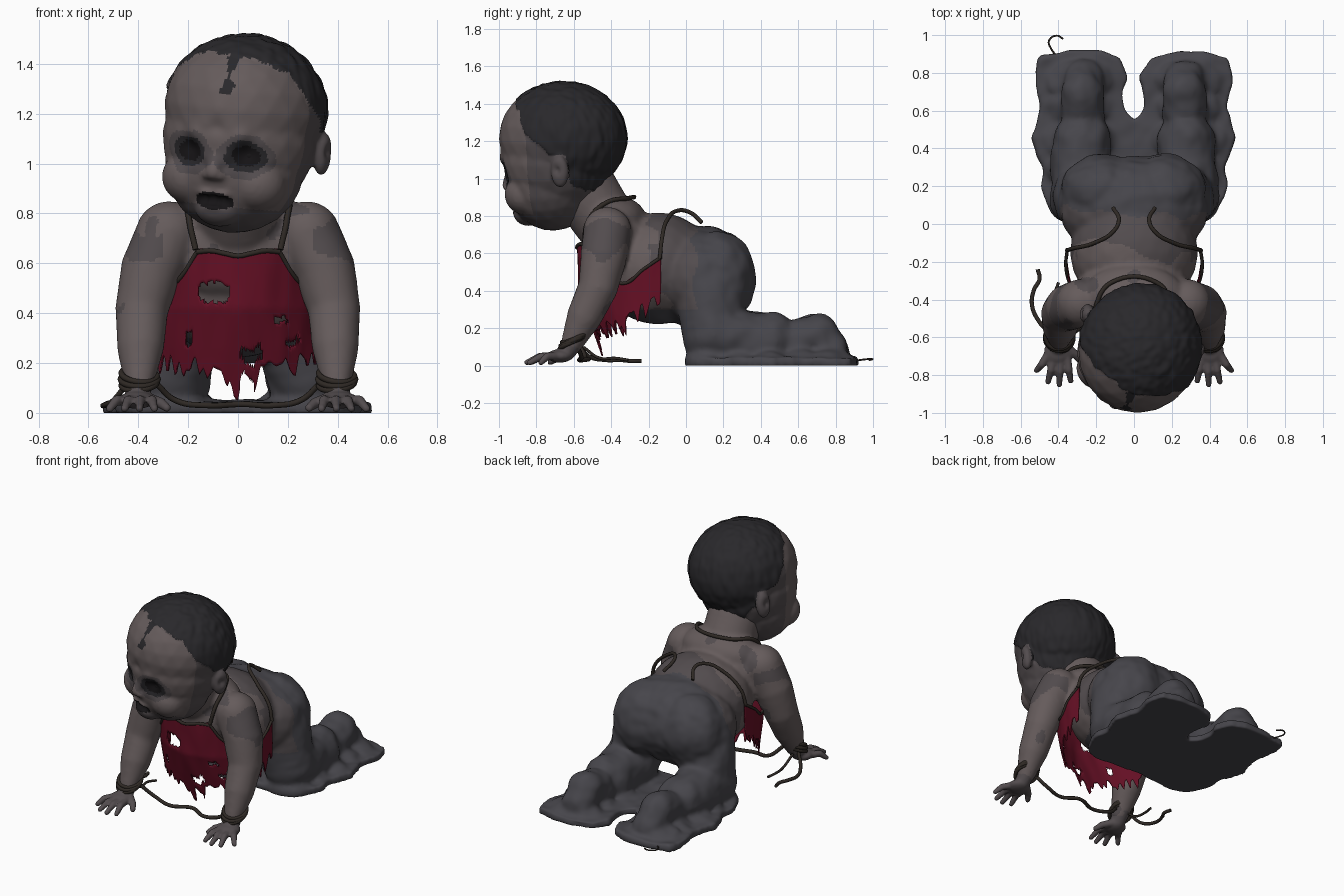
import bpy, bmesh, math, random
from mathutils import Vector, noise

if "Cube" in bpy.data.objects:
    bpy.data.objects.remove(bpy.data.objects["Cube"])

random.seed(4)


def mat(name, r, g, b):
    m = bpy.data.materials.new(name)
    m.diffuse_color = (r, g, b, 1)
    m.use_nodes = True
    m.node_tree.nodes["Principled BSDF"].inputs["Base Color"].default_value = m.diffuse_color
    return m


SKIN = mat("pale_skin", .13, .105, .105)
BRUISE = mat("dim_skin", .085, .072, .076)
GREY = mat("grey_legs", .062, .060, .070)
HAIR = mat("dark_hair", .022, .021, .024)
BLACK = mat("black", .008, .007, .008)
RED = mat("torn_red", .13, .005, .018)
ROPE = mat("rope", .028, .022, .018)

# one unit ball, reused for every blob
ball = bmesh.new()
bmesh.ops.create_icosphere(ball, subdivisions=3, radius=1)
BALL_V = [v.co.copy() for v in ball.verts]
BALL_F = [[v.index for v in f.verts] for f in ball.faces]
ball.free()


def interp(pts, x):
    for (x0, y0), (x1, y1) in zip(pts, pts[1:]):
        if x <= x1:
            return y0 + (y1 - y0) * max(0, x - x0) / (x1 - x0)
    return pts[-1][1]


def blob(clay, c, r):
    verts, faces = clay
    n = len(verts)
    verts.extend((c[0] + v.x * r[0], c[1] + v.y * r[1], c[2] + v.z * r[2]) for v in BALL_V)
    faces.extend([i + n for i in f] for f in BALL_F)


def limb(clay, pts, s=1, steps=5):
    # chain of balls (x, y, z, radius), x flipped by s
    for a, b in zip(pts, pts[1:]):
        for i in range(steps):
            x, y, z, r = (p + (q - p) * i / steps for p, q in zip(a, b))
            blob(clay, (s * x, y, z), (r, r, r))
    x, y, z, r = pts[-1]
    blob(clay, (s * x, y, z), (r, r, r))


def finish(ob, mats):
    ob.data.materials.clear()
    for m in mats:
        ob.data.materials.append(m)
    ob.data.polygons.foreach_set("use_smooth", [True] * len(ob.data.polygons))
    return ob


def add(name, clay, mats):
    me = bpy.data.meshes.new(name)
    me.from_pydata(clay[0], [], clay[1])
    ob = bpy.data.objects.new(name, me)
    bpy.context.collection.objects.link(ob)
    return finish(ob, mats)


def fuse(name, clay, voxel, smooth, mats):
    # melt overlapping blobs into one smooth skin
    ob = add(name, clay, [])
    rm = ob.modifiers.new("fuse", 'REMESH')
    rm.mode, rm.voxel_size = 'VOXEL', voxel
    sm = ob.modifiers.new("soften", 'SMOOTH')
    sm.factor, sm.iterations = .5, smooth
    dg = bpy.context.evaluated_depsgraph_get()
    me = bpy.data.meshes.new_from_object(ob.evaluated_get(dg))
    ob.modifiers.clear()
    ob.data = me
    return finish(ob, mats)


def push(me, amount):
    # move every vertex along its normal by amount(position)
    flat = []
    for v in me.vertices:
        p = v.co
        flat.extend(p + v.normal * amount(p))
    me.vertices.foreach_set("co", flat)
    me.update()


def cord(name, pts, radius, m=ROPE):
    cu = bpy.data.curves.new(name, 'CURVE')
    cu.dimensions, cu.bevel_depth, cu.bevel_resolution = '3D', radius, 2
    cu.resolution_u, cu.use_fill_caps = 8, True
    sp = cu.splines.new('BEZIER')
    sp.bezier_points.add(len(pts) - 1)
    for bp, p in zip(sp.bezier_points, pts):
        bp.co = p
        bp.handle_left_type = bp.handle_right_type = 'AUTO'
    cu.materials.append(m)
    bpy.context.collection.objects.link(bpy.data.objects.new(name, cu))


# body: torso, arms, legs and the melted base
clay = ([], [])
blob(clay, (0, -.36, .65), (.30, .19, .22))
blob(clay, (0, -.38, .78), (.27, .17, .13))
blob(clay, (0, -.15, .52), (.34, .32, .30))
blob(clay, (0, .08, .47), (.40, .28, .28))
limb(clay, [(0, -.44, .78, .17), (0, -.55, .95, .18)])
for s in (1, -1):
    blob(clay, (s * .17, .17, .47), (.22, .20, .25))
    limb(clay, [(.28, -.42, .72, .13), (.345, -.44, .58, .125), (.385, -.47, .42, .107),
                (.39, -.54, .27, .096), (.395, -.61, .12, .06)], s)
    limb(clay, [(.22, .12, .42, .19), (.28, .15, .16, .17), (.28, .33, .13, .16), (.275, .44, .13, .155)], s)
    limb(clay, [(.27, .58, .12, .12), (.27, .70, .165, .115), (.27, .76, .08, .11)], s, 4)
    for y, w in ((.12, .17), (.28, .19), (.45, .22), (.62, .19), (.76, .2)):
        blob(clay, (s * .29, y, .02), (w, .13, .085))
half = [(.2, 0), (.4, .02), (.46, .1), (.5, .2), (.48, .3), (.54, .46), (.49, .62), (.53, .77),
        (.5, .88), (.35, .92), (.18, .915), (.08, .88), (.035, .78), (.055, .68), (.04, .6)]
outline = [(0, .02)] + half + [(0, .55)] + [(-x, y) for x, y in reversed(half)]
n, k = len(clay[0]), len(outline)
clay[0].extend((x, y, z) for z in (-.01, .045) for x, y in outline)
clay[1].append([n + i for i in reversed(range(k))])
clay[1].append([n + k + i for i in range(k)])
clay[1].extend([n + i, n + (i + 1) % k, n + k + (i + 1) % k, n + k + i] for i in range(k))
body = fuse("body", clay, .014, 7, [SKIN, BRUISE, GREY])
push(body.data, lambda p: (noise.noise(p * 7) * .016 + noise.noise(p * 15) * .006)
     * min(1, max(.12, (p.y + .05) * 5)))
for v in body.data.vertices:
    if v.co.z < 0:
        v.co.z = 0
for f in body.data.polygons:
    c = f.center
    n = noise.noise(c * 6)
    if c.y + .06 * n > .06 or (c.z < .3 and c.y > -.3):
        f.material_index = 2
    elif c.y + .2 * n > -.16 or n > .3 or (.62 < c.z + .1 * n < .73 and abs(c.x) > .3):
        f.material_index = 1

# hands
for s, side in ((1, "left"), (-1, "right")):
    clay = ([], [])
    limb(clay, [(.395, -.59, .14, .055), (.40, -.64, .075, .05)], s)
    blob(clay, (s * .405, -.675, .052), (.072, .07, .036))
    for kx, tx, ty in ((.46, .515, -.775), (.425, .455, -.835), (.39, .395, -.85), (.355, .335, -.83)):
        limb(clay, [(kx, -.70, .05, .023), ((kx + tx) / 2, (ty - .71) / 2, .05, .021),
                    (tx, ty, .017, .016)], s)
    limb(clay, [(.36, -.65, .055, .026), (.31, -.69, .04, .022), (.285, -.725, .02, .017)], s)
    fuse(side + "_hand", clay, .008, 3, [BRUISE])

# head, modelled facing -y then turned
clay = ([], [])
blob(clay, (0, .005, .09), (.325, .345, .30))
blob(clay, (0, -.03, -.03), (.312, .30, .30))
blob(clay, (0, -.06, -.14), (.285, .25, .27))
blob(clay, (0, -.20, -.31), (.10, .085, .075))
limb(clay, [(0, -.28, -.06, .032), (0, -.312, -.165, .034)])
for s in (1, -1):
    blob(clay, (s * .14, -.17, -.20), (.12, .11, .11))
    blob(clay, (s * .025, -.305, -.178), (.024, .026, .02))
    blob(clay, (s * .315, .09, -.06), (.034, .05, .088))
    blob(clay, (s * .03, -.272, -.253), (.045, .032, .018))
blob(clay, (0, -.258, -.305), (.055, .035, .02))
head = fuse("head", clay, .0105, 5, [SKIN, BRUISE, HAIR, BLACK])


def is_hair(p):
    n = noise.noise(Vector((p.x * 14, p.y * 14, p.z * 5)))
    ear = abs(p.x) > .3 and abs(p.y - .09) < .06 and abs(p.z + .06) < .09
    return p.y + .8 * p.z - .03 + .07 * n > 0 and p.z > -.19 + .04 * n and not ear


# eye sockets, brows, mouth slit and ear hollows
dents = [(0, -.315, .02, .03, -.006), (0, -.285, -.28, .02, -.022)]
for s in (1, -1):
    dents += [(s * .12, -.28, -.085, .05, -.036), (s * .10, -.31, -.005, .04, .012),
              (s * .04, -.28, -.28, .02, -.02), (s * .345, .08, -.05, .026, -.018)]


def sculpt(p):
    d = sum(k * math.exp(-((p.x - x) ** 2 + (p.y - y) ** 2 + (p.z - z) ** 2) / (r * r))
            for x, y, z, r, k in dents)
    if is_hair(p):
        d += .005 + .007 * noise.noise(Vector((p.x * 28, p.y * 28, p.z * 10)))
    return d


push(head.data, sculpt)
for f in head.data.polygons:
    c = f.center
    n = noise.noise(c * 12)
    eye = math.hypot((abs(c.x) - .12) / 1.25, c.z + .09) if c.y < -.1 else 1
    mouth = math.hypot(c.x / .08, (c.z + .28) / .036) if c.y < -.15 else 9
    tuft = c.y < -.1 and abs(c.x - .02) < .03 + .05 * n and .15 < c.z < .35
    if eye < .042 or mouth < 1:
        f.material_index = 3
    elif is_hair(c) or tuft or eye < .062 + .01 * n:
        f.material_index = 2
    elif c.y > -.1 or eye < .09 + .02 * n or c.z < -.3:
        f.material_index = 1

clay = ([], [])
for s in (1, -1):
    blob(clay, (s * .12, -.222, -.085), (.042, .042, .036))
eyes = add("eyes", clay, [BLACK])
for ob in (head, eyes):
    ob.location = (.02, -.66, 1.13)
    ob.rotation_euler = (0, math.radians(6), math.radians(-19))

# torn apron wrapped round the chest
COLS, ROWS, WRAP = 150, 36, 1.75
teeth, a = [], -WRAP
while a < WRAP + .1:
    teeth.append((a, random.choice((0, .01, .03, .07, .1))))
    a += random.uniform(.025, .075)


def apron_point(u, t):
    ang = (u * 2 - 1) * WRAP
    top = interp([(0, .63), (.45, .66), (.7, .54), (1.2, .44), (1.75, .58)], abs(ang))
    low = interp([(0, .15), (.6, .24), (1.1, .25), (1.75, .40)], abs(ang)) - interp(teeth, ang)
    z = top + (low - top) * t
    front = interp([(.05, -.45), (.25, -.52), (.42, -.575), (.7, -.585)], z)
    k = 1 + .02 * noise.noise(Vector((ang * 5, z * 4, 0)))
    return (.36 * k * math.sin(ang), -.2 + (front + .2) * k * math.cos(ang), z)


holes = [(-.1, .49, .065, .04), (.05, .235, .045, .03), (.035, .12, .03, .035), (.17, .38, .03, .012),
         (.22, .29, .03, .014), (-.2, .30, .015, .03)]
pts = [apron_point(i / COLS, j / ROWS) for i in range(COLS + 1) for j in range(ROWS + 1)]
faces = []
for i in range(COLS):
    for j in range(ROWS):
        q = i * (ROWS + 1) + j
        x, y, z = pts[q]
        if y > -.3 or all(((x - hx) / w) ** 4 + ((z - hz) / h) ** 2 > 1 for hx, hz, w, h in holes):
            faces.append([q, q + 1, q + ROWS + 2, q + ROWS + 1])
apron = add("torn_apron", (pts, faces), [RED])
apron.modifiers.new("thickness", 'SOLIDIFY').thickness = .008

# apron straps, hems and ties
neck = [(.17, -.545, .655), (.195, -.525, .77), (.2, -.43, .87), (.12, -.31, .895)]
cord("neck_strap", neck + [(-x, y, z) for x, y, z in reversed(neck)], .012)
cord("apron_hem", [apron_point(.5 + .5 * k / WRAP, 0) for k in (-.48, -.3, -.15, 0, .15, .3, .48)], .01)
for s in (1, -1):
    cord("side_hem", [apron_point(.5 + s * .5 * k / WRAP, 0) for k in (.48, .7, .95, 1.2, 1.5, 1.75)], .009)
    cord("back_tie", [(s * x, y, z) for x, y, z in
                      ((.355, -.14, .57), (.325, -.13, .67), (.21, -.1, .78), (.11, -.04, .83),
                       (.08, .02, .82), (.11, .085, .765))], .011)
    # rope bound round each wrist
    for k in range(3):
        bpy.ops.mesh.primitive_torus_add(major_segments=36, minor_segments=8, major_radius=.072 + .003 * (k % 2),
                                         minor_radius=.012, location=(s * .396, -.608 + .006 * k, .118 + .017 * k),
                                         rotation=(.4, .12 * (k - 1), 0))
        bpy.context.object.name = "wrist_rope"
        finish(bpy.context.object, [ROPE])

# rope between the wrists, loose ends and toe wire
cord("joining_rope", [(-.33, -.58, .12), (-.25, -.54, .05), (-.12, -.56, .03), (.02, -.52, .035),
                      (.14, -.57, .03), (.25, -.56, .05), (.33, -.59, .12)], .012)
cord("loose_end", [(-.45, -.57, .11), (-.5, -.52, .05), (-.54, -.43, .03), (-.53, -.35, .03),
                   (-.5, -.29, .025), (-.51, -.24, .025)], .011)
cord("frayed_end", [(-.42, -.55, .1), (-.41, -.46, .04), (-.42, -.38, .04), (-.40, -.31, .03)], .008)
cord("toe_wire", [(-.4, .88, .02), (-.44, .93, .03), (-.45, .97, .035), (-.41, .997, .035), (-.375, .98, .03)], .005)
